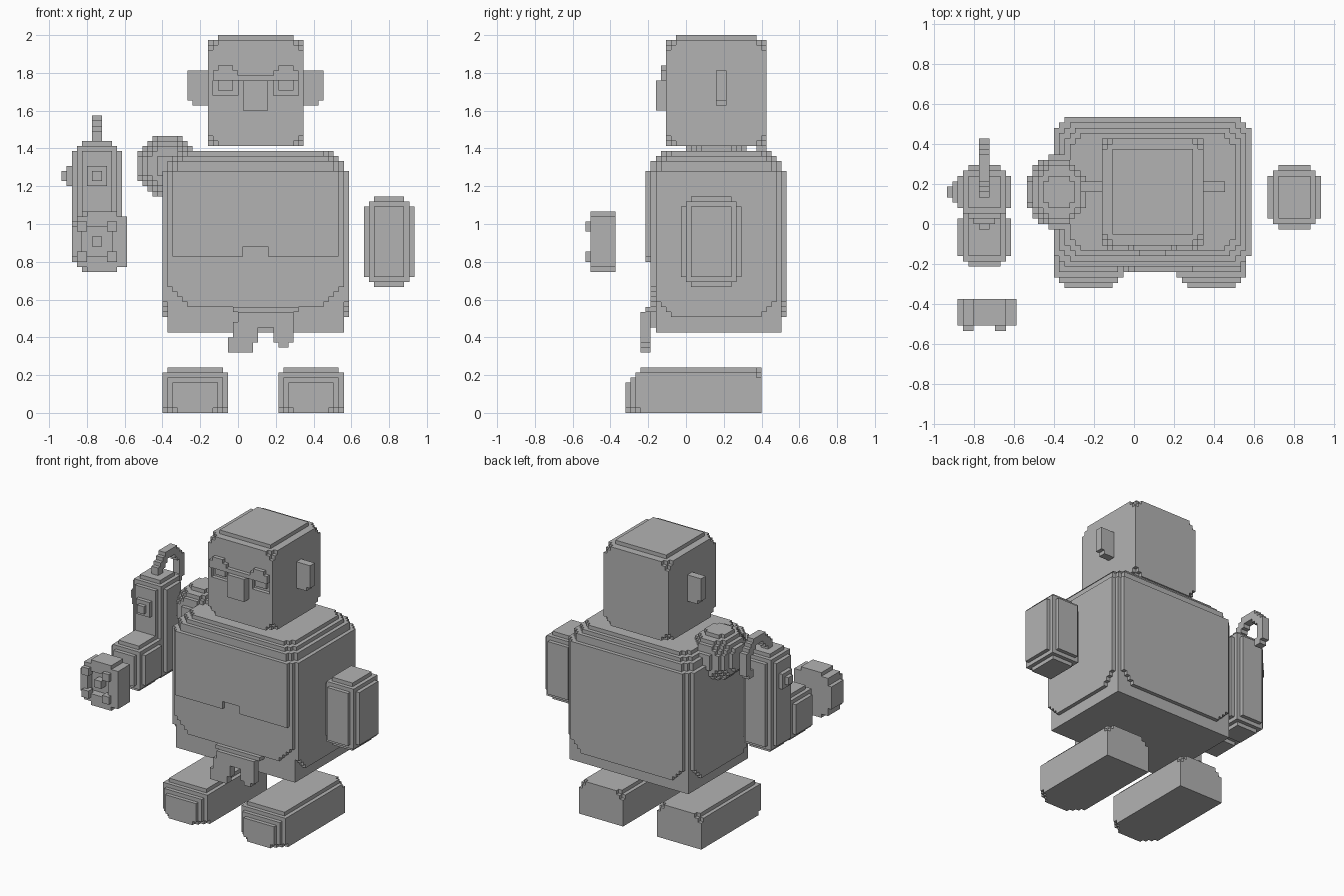
import bpy
import bmesh
from itertools import product

cube = bpy.data.objects.get("Cube")
if cube:
    bpy.data.objects.remove(cube, do_unlink=True)

V = 2 / 75  # edge length of one block

grey = bpy.data.materials.new("plain grey")
grey.use_nodes = True
colour = (0.45, 0.45, 0.45, 1)
grey.diffuse_color = colour
grey.node_tree.nodes["Principled BSDF"].inputs["Base Color"].default_value = colour


def box(lo, hi, edge=0, corner=0):
    """Blocks of a box with stepped edges and corners."""
    cells = set()
    for c in product(*(range(a, b) for a, b in zip(lo, hi))):
        d = sorted(min(n - a, b - 1 - n) for n, a, b in zip(c, lo, hi))
        if d[0] + d[1] >= edge and sum(d) >= corner:
            cells.add(c)
    return cells


def keep(cells, rule):
    return {c for c in cells if rule(*c)}


def build(name, cells):
    """Skin the outside of a set of blocks."""
    bm = bmesh.new()
    verts = {}

    def vert(p):
        if p not in verts:
            verts[p] = bm.verts.new([n * V for n in p])
        return verts[p]

    for c in sorted(cells):
        for axis in range(3):
            u, w = (axis + 1) % 3, (axis + 2) % 3
            for side in (0, 1):
                near = list(c)
                near[axis] += 2 * side - 1
                if tuple(near) in cells:
                    continue
                loop = []
                for s, t in ((0, 0), (1, 0), (1, 1), (0, 1)):
                    p = list(c)
                    p[axis] += side
                    p[u] += s
                    p[w] += t
                    loop.append(vert(tuple(p)))
                bm.faces.new(loop if side else loop[::-1])
    mesh = bpy.data.meshes.new(name)
    bm.to_mesh(mesh)
    bm.free()
    mesh.materials.append(grey)
    obj = bpy.data.objects.new(name, mesh)
    bpy.context.collection.objects.link(obj)
    return obj


# Torso: stepped shoulders, raised chest, curved hem above the trousers
def torso_rule(i, j, k):
    dx = min(i + 15, 21 - i)
    front, back = j + 8, 19 - j
    dy = min(front, back)
    a = {48: 1, 49: 1, 50: 2, 51: 3}.get(k, 0)
    side_in = a + (k < 19 + max(0, 5 - dy))
    hem = 21 + max(0, 5 - dx)
    chest = 33 if 1 <= i < 6 else 31
    front_in = a + (k < chest) + (k < hem)
    back_in = a + (k < hem - 2)
    return (dx >= side_in and front >= front_in and back >= back_in
            and dx + dy >= 2 * a + 2)


build("torso", keep(box((-15, -8, 16), (22, 20, 52)), torso_rule))

# Belt knot with two hanging tails
knot = box((-1, -8, 20), (12, -6, 21)) | box((0, -9, 17), (8, -6, 20))
knot |= box((-1, -9, 14), (3, -7, 18)) | box((-2, -9, 12), (3, -7, 15))
knot |= box((1, -9, 14), (4, -7, 17)) | box((8, -9, 14), (11, -7, 20))
knot |= box((7, -9, 14), (10, -7, 17)) | box((8, -9, 13), (10, -7, 14))
build("belt_knot", knot)

# Head with a top plate, sunken eyes, brows and nose
head = box((-6, -4, 53), (13, 16, 74), corner=2) | box((-4, -2, 74), (11, 14, 75))
for x in (-5, 7):
    head -= box((x, -4, 63), (x + 5, -3, 66))
    head |= box((x + 1, -4, 64), (x + 4, -3, 66))
build("head", head)
brows = box((-5, -5, 66), (12, -4, 67))
for x in (-5, 7):
    brows |= box((x, -5, 67), (x + 5, -4, 68))
brows |= box((-4, -5, 68), (-1, -4, 69)) | box((8, -5, 68), (11, -4, 69))
build("brows", brows)
build("nose", box((1, -6, 60), (6, -4, 66)))
for name, inner, outer in (("right_ear", -6, -9), ("left_ear", 13, 16)):
    a, b = sorted((inner, outer))
    ear = box((a, 6, 61), (b, 8, 68))
    tip = -10 if outer < 0 else 16
    ear |= box((tip, 6, 62), (tip + 1, 8, 68))
    build(name, ear)

# Right shoulder ball
build("right_shoulder", keep(
    box((-20, -1, 43), (-8, 13, 55)),
    lambda i, j, k: (i + 14.5) ** 2 + ((j - 5.5) * 0.88) ** 2 + (k - 48.5) ** 2 < 39))

# Left arm
build("left_arm", box((25, -1, 25), (35, 11, 43), edge=2, corner=3))


# Feet: rounded toes, square heels
def foot(name, x):
    def rule(i, j, k):
        dx, toe, top = min(i - x, x + 12 - i), j + 12, 8 - k
        heel = 14 - j
        return (toe + top >= 3 and toe + dx >= 2 and toe + dx + k >= 3
                and dx + top >= 1 and heel + dx + top >= 2)
    build(name, keep(box((x, -12, 0), (x + 13, 15, 9)), rule))


foot("right_foot", -15)
foot("left_foot", 8)

# Right arm: upright rear part, forearm and stepped buttons
build("right_upper_arm", box((-33, 1, 28), (-23, 11, 54), edge=2, corner=3))
build("right_forearm", box((-33, -8, 28), (-23, 3, 40), edge=2, corner=3))
build("side_button", box((-34, 4, 45), (-33, 8, 49)) | box((-35, 5, 46), (-33, 7, 48)))
build("front_button", box((-30, 0, 45), (-26, 1, 49)) | box((-29, -1, 46), (-27, 1, 48)))

# Curved hook on top of the arm
hook = keep(box((-29, 5, 53), (-27, 16, 59)),
            lambda i, j, k: 10 < (j - 10) ** 2 + (k - 53) ** 2 < 31)
hook |= box((-29, 14, 50), (-27, 16, 54)) | box((-29, 13, 49), (-27, 15, 51))
build("arm_hook", hook)

# Floating round hand: hollow face, centre stud and four pads
hand = keep(box((-34, -19, 28), (-22, -14, 40)),
            lambda i, j, k: (i + 27.5) ** 2 + (k - 33.5) ** 2 < 41.5)
hand -= box((-31, -19, 31), (-25, -17, 37))
hand |= box((-29, -19, 33), (-27, -16, 35))
for x, z in product((-32, -26), (30, 36)):
    hand |= box((x, -20, z), (x + 2, -18, z + 2))
build("right_hand", hand)
